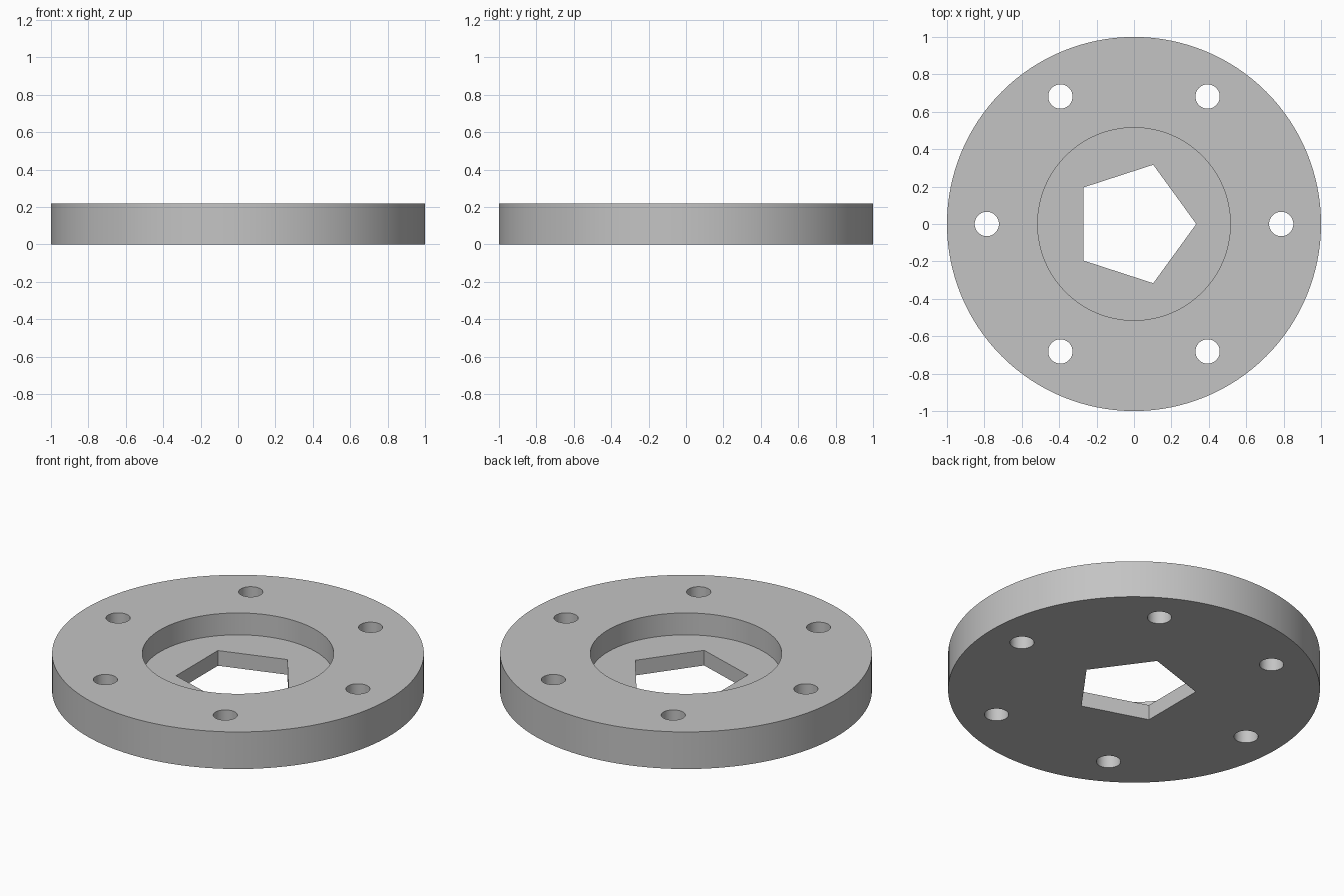
import bpy
from math import cos, sin, pi, radians

if "Cube" in bpy.data.objects:
    bpy.data.objects.remove(bpy.data.objects["Cube"], do_unlink=True)

HEIGHT = 0.22
FLOOR = 0.09


def prism(name, sides, radius, bottom, top, x=0, y=0, turn=0):
    """Upright prism with its first corner pointing along +x after turning."""
    bpy.ops.mesh.primitive_cylinder_add(
        vertices=sides, radius=radius, depth=top - bottom,
        location=(x, y, (bottom + top) / 2), rotation=(0, 0, turn))
    obj = bpy.context.object
    obj.name = name
    return obj


# Flange body
flange = prism("flange_disc", 128, 1.0, 0, HEIGHT)

# Cutters: round pocket, five-sided bore, ring of bolt holes
cutters = [
    prism("pocket_cutter", 128, 0.515, FLOOR, HEIGHT + 0.1),
    # the primitive's first corner faces +y, so turn it to +x
    prism("bore_cutter", 5, 0.333, -0.1, HEIGHT + 0.1, turn=-pi / 2),
]
for i in range(6):
    a = i * pi / 3
    cutters.append(prism("bolt_hole_cutter", 48, 0.065, -0.1, HEIGHT + 0.1,
                         0.787 * cos(a), 0.787 * sin(a)))

# Cut each opening, then discard its cutter
for cutter in cutters:
    bpy.ops.object.select_all(action='DESELECT')
    flange.select_set(True)
    bpy.context.view_layer.objects.active = flange
    mod = flange.modifiers.new("cut", 'BOOLEAN')
    mod.operation = 'DIFFERENCE'
    mod.solver = 'EXACT'
    mod.object = cutter
    bpy.ops.object.modifier_apply(modifier=mod.name)
    bpy.data.objects.remove(cutter, do_unlink=True)

# Grey metal
grey = bpy.data.materials.new("plain_grey")
grey.use_nodes = True
colour = (0.55, 0.55, 0.55, 1)
grey.diffuse_color = colour
grey.node_tree.nodes["Principled BSDF"].inputs["Base Color"].default_value = colour
flange.data.materials.clear()
flange.data.materials.append(grey)

# Smooth round walls, crisp rims
bpy.ops.object.shade_smooth_by_angle(angle=radians(30))
